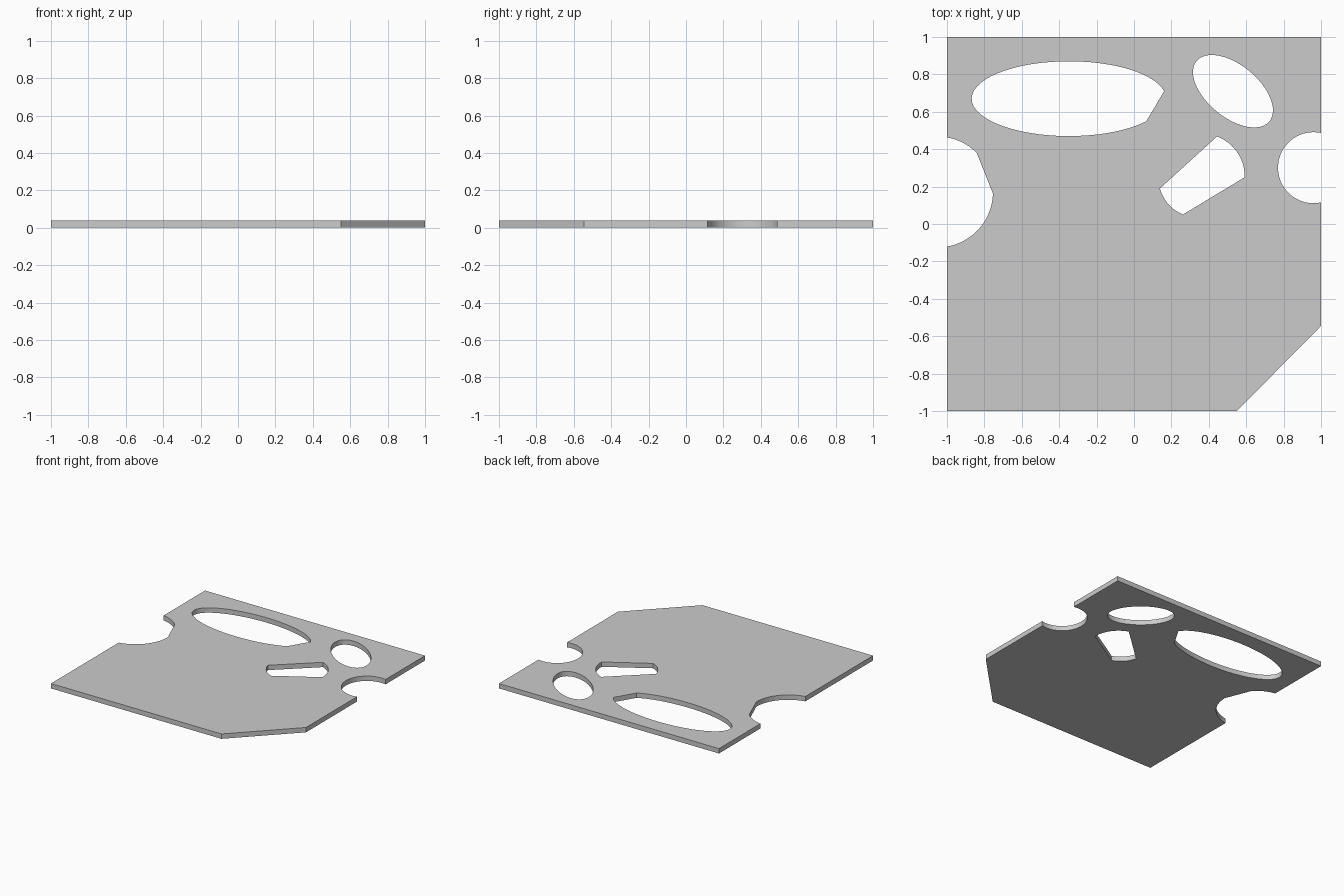
import bpy, bmesh
from math import sin, cos, atan2, radians, hypot, pi

if "Cube" in bpy.data.objects:
    bpy.data.objects.remove(bpy.data.objects["Cube"])

THICK = 0.04


def ellipse(cx, cy, rx, ry, a0=0.0, a1=2 * pi, n=48, rot=0.0, closed=False):
    """Points along an elliptical arc; closed skips the repeated last point."""
    pts = []
    for i in range(n if closed else n + 1):
        a = a0 + (a1 - a0) * i / n
        x, y = rx * cos(a), ry * sin(a)
        pts.append((cx + x * cos(rot) - y * sin(rot), cy + x * sin(rot) + y * cos(rot)))
    return pts


def bulge(p, q, sag, n=12):
    """Circular arc from p to q bulging to the right of travel by sag."""
    dx, dy = q[0] - p[0], q[1] - p[1]
    c = hypot(dx, dy)
    r = c * c / (8 * sag) + sag / 2
    nx, ny = dy / c, -dx / c
    cx = (p[0] + q[0]) / 2 - nx * (r - sag)
    cy = (p[1] + q[1]) / 2 - ny * (r - sag)
    a0 = atan2(p[1] - cy, p[0] - cx)
    a1 = atan2(q[1] - cy, q[0] - cx)
    if a1 < a0:
        a1 += 2 * pi
    return ellipse(cx, cy, r, r, a0, a1, n)


# Outer outline, counter-clockwise, with one clipped corner
outline = [(-1, -1), (0.55, -1), (1, -0.545)]

# Round bite in the right edge
cx, cy, r = 0.96, 0.301, 0.19
a = atan2((r * r - (1 - cx) ** 2) ** 0.5, 1 - cx)
outline += ellipse(cx, cy, r, r, -a, a - 2 * pi, 40)
outline += [(1, 1), (-1, 1)]

# Round bite in the left edge with a flat cut across it
cx, cy, r = -1.05, 0.171, 0.296
a = atan2((r * r - (-1 - cx) ** 2) ** 0.5, -1 - cx)
outline += ellipse(cx, cy, r, r, a, atan2(0.383 - cy, -0.84 - cx), 10)
outline += ellipse(cx, cy, r, r, atan2(0.163 - cy, -0.754 - cx), -a, 18)

# Long oval hole with a flat cut at its right end
ex, ey, rx, ry = -0.348, 0.67, 0.52, 0.2
start = atan2((0.71 - ey) / ry, (0.155 - ex) / rx)
end = 2 * pi + atan2((0.55 - ey) / ry, (0.06 - ex) / rx)
long_oval = ellipse(ex, ey, rx, ry, start, end, 52)

# Tilted oval hole
tilted_oval = ellipse(0.529, 0.71, 0.253, 0.139, rot=radians(-39.7), closed=True)

# Wedge hole with two rounded ends
wedge = bulge((0.592, 0.25), (0.444, 0.468), 0.042) + bulge((0.139, 0.19), (0.262, 0.051), 0.022)

# Fill and extrude the profile into a flat plate
curve = bpy.data.curves.new("plate_profile", 'CURVE')
curve.dimensions = '2D'
curve.fill_mode = 'BOTH'
curve.extrude = THICK / 2
for pts in (outline, long_oval, tilted_oval, wedge):
    s = curve.splines.new('POLY')
    s.points.add(len(pts) - 1)
    for p, (x, y) in zip(s.points, pts):
        p.co = (x, y, 0, 1)
    s.use_cyclic_u = True
plate = bpy.data.objects.new("plate", curve)
bpy.context.collection.objects.link(plate)
bpy.context.view_layer.objects.active = plate
plate.select_set(True)
bpy.ops.object.convert(target='MESH')
plate = bpy.context.object
plate.name = "plate"

# Weld caps to walls and stand the plate on the ground
bm = bmesh.new()
bm.from_mesh(plate.data)
bmesh.ops.remove_doubles(bm, verts=bm.verts, dist=0.0005)
bmesh.ops.translate(bm, verts=bm.verts, vec=(0, 0, THICK / 2))
bmesh.ops.recalc_face_normals(bm, faces=bm.faces)
bm.to_mesh(plate.data)
bm.free()
bpy.ops.object.shade_smooth_by_angle(angle=radians(30))
